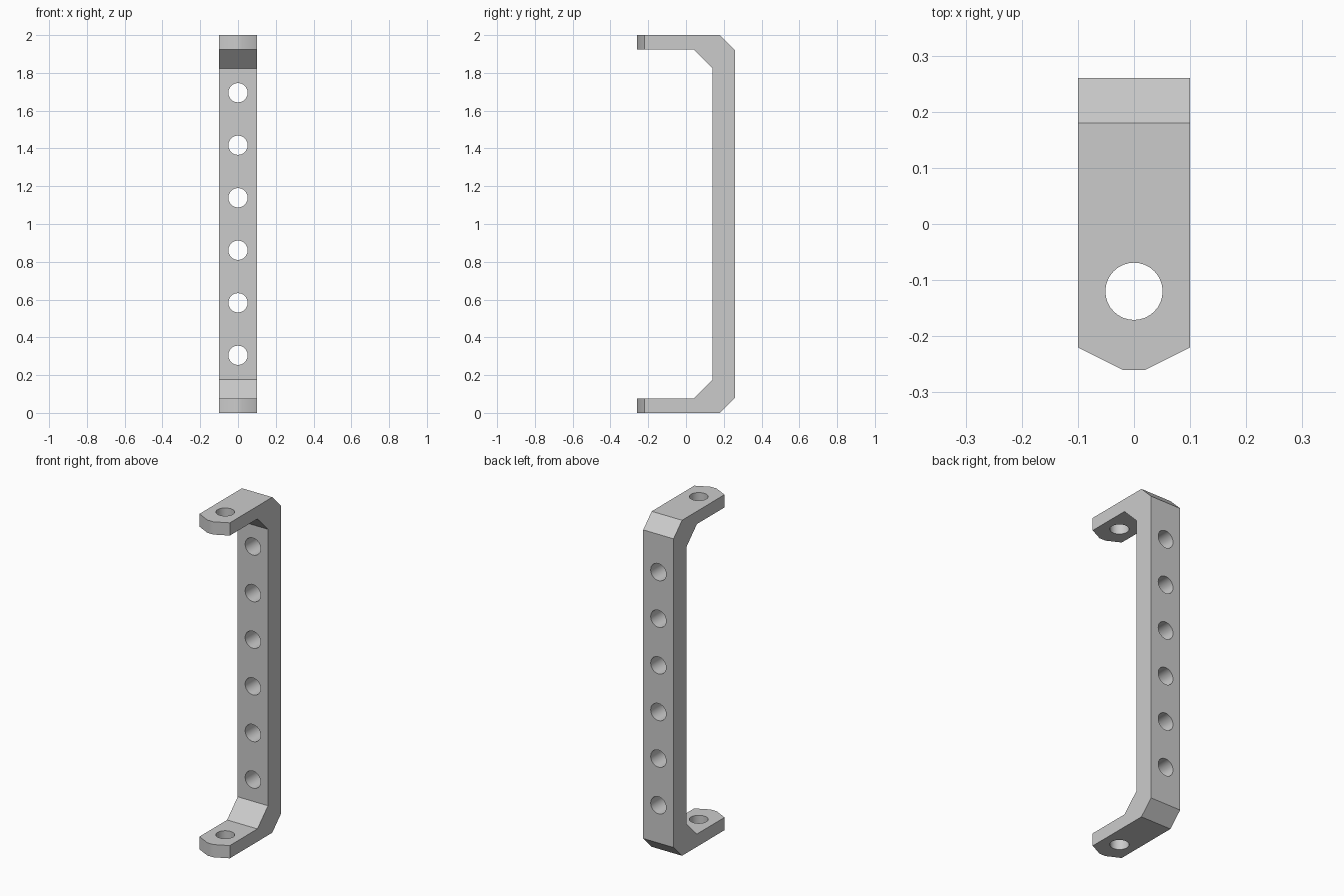
import bpy, bmesh, math
from mathutils import Vector

cube = bpy.data.objects.get("Cube")
if cube:
    bpy.data.objects.remove(cube, do_unlink=True)

grey = bpy.data.materials.new("light grey")
grey.use_nodes = True
colour = (0.6, 0.6, 0.6, 1)
grey.diffuse_color = colour
grey.node_tree.nodes["Principled BSDF"].inputs["Base Color"].default_value = colour


def prism(name, outline, offset):
    """Extrude a closed outline of 3D points along an offset vector."""
    bm = bmesh.new()
    face = bm.faces.new([bm.verts.new(p) for p in outline])
    ext = bmesh.ops.extrude_face_region(bm, geom=[face])
    verts = [v for v in ext["geom"] if isinstance(v, bmesh.types.BMVert)]
    bmesh.ops.translate(bm, verts=verts, vec=Vector(offset))
    bmesh.ops.recalc_face_normals(bm, faces=bm.faces)
    mesh = bpy.data.meshes.new(name)
    bm.to_mesh(mesh)
    bm.free()
    mesh.materials.append(grey)
    obj = bpy.data.objects.new(name, mesh)
    bpy.context.collection.objects.link(obj)
    return obj


def cut(target, cutter, operation):
    """Apply a boolean and discard the cutter."""
    mod = target.modifiers.new("cut", "BOOLEAN")
    mod.object, mod.operation, mod.solver = cutter, operation, "EXACT"
    bpy.context.view_layer.objects.active = target
    bpy.ops.object.modifier_apply(modifier=mod.name)
    bpy.data.objects.remove(cutter, do_unlink=True)


def circle(r, n=32):
    return [(r * math.cos(math.tau * i / n), r * math.sin(math.tau * i / n)) for i in range(n)]


# Side profile: lower half from the inside corner to the outside, mirrored upward
lower = [(0.14, 0.176), (0.04, 0.076), (-0.26, 0.076), (-0.26, 0), (0.18, 0), (0.26, 0.08)]
profile = lower + [(y, 2 - z) for y, z in reversed(lower)]
handle = prism("handle_bracket", [(-0.1, y, z) for y, z in profile], (0.2, 0, 0))

# Tapered tips of both mounting tabs
plan = [(0.02, -0.26), (0.1, -0.22), (0.1, 0.3)]
plan += [(-x, y) for x, y in reversed(plan)]
# widen the sides so only the tapered tip cuts
taper = [(x * 2, y) if y > 0 else (x, y) for x, y in plan]
for side in (-1, 1):
    corner = [(0.02, -0.26), (0.02, -0.4), (0.3, -0.4), (0.3, -0.12)]
    cutter = prism("tip_cutter", [(side * x, y, -0.1) for x, y in corner], (0, 0, 2.2))
    cut(handle, cutter, "DIFFERENCE")

# Vertical screw holes through both tabs
cutter = prism("screw_hole_cutter", [(x, y - 0.12, -0.1) for x, y in circle(0.051)], (0, 0, 2.2))
cut(handle, cutter, "DIFFERENCE")

# Row of six holes through the upright bar
for i in range(6):
    z = 0.305 + 0.278 * i
    cutter = prism("bar_hole_cutter", [(x, 0, z + h) for x, h in circle(0.051)], (0, 0.4, 0))
    cut(handle, cutter, "DIFFERENCE")

# Smooth hole walls and tips, sharp corners
bpy.ops.object.select_all(action="DESELECT")
handle.select_set(True)
bpy.context.view_layer.objects.active = handle
bpy.ops.object.shade_smooth_by_angle(angle=math.radians(30))
